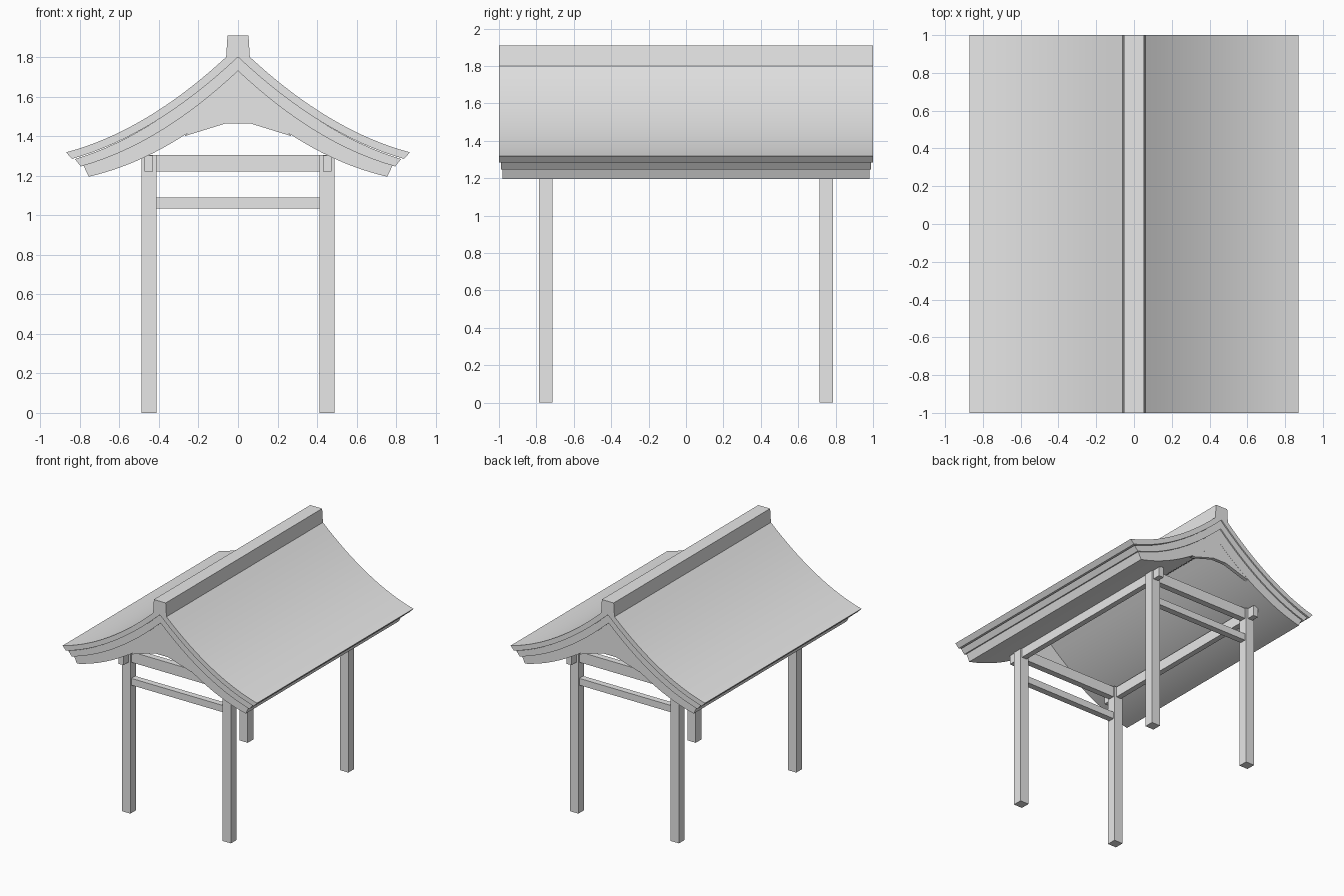
import bpy, bmesh

cube = bpy.data.objects.get("Cube")
if cube:
    bpy.data.objects.remove(cube)

grey = bpy.data.materials.new("plain grey")
grey.use_nodes = True
grey.diffuse_color = (0.8, 0.8, 0.8, 1)
grey.node_tree.nodes["Principled BSDF"].inputs["Base Color"].default_value = (0.8, 0.8, 0.8, 1)


def finish(name, bm, smooth=False):
    bmesh.ops.recalc_face_normals(bm, faces=bm.faces)
    mesh = bpy.data.meshes.new(name)
    bm.to_mesh(mesh)
    bm.free()
    mesh.materials.append(grey)
    obj = bpy.data.objects.new(name, mesh)
    bpy.context.collection.objects.link(obj)
    if smooth:
        bpy.ops.object.select_all(action='DESELECT')
        bpy.context.view_layer.objects.active = obj
        obj.select_set(True)
        bpy.ops.object.shade_smooth_by_angle(angle=0.4)
    return obj


def prism(name, outline, y0, y1, smooth=False):
    """Extrude a closed x-z outline from y0 to y1."""
    bm = bmesh.new()
    face = bm.faces.new([bm.verts.new((x, y0, z)) for x, z in outline])
    moved = bmesh.ops.extrude_face_region(bm, geom=[face], use_keep_orig=True)["geom"]
    verts = [v for v in moved if isinstance(v, bmesh.types.BMVert)]
    bmesh.ops.translate(bm, vec=(0, y1 - y0, 0), verts=verts)
    return finish(name, bm, smooth)


def box(name, x, y, z):
    prism(name, [(x[0], z[0]), (x[1], z[0]), (x[1], z[1]), (x[0], z[1])], *y)


def sweep(start, end, sag, steps=16):
    """Sagging roof line from ridge to eave."""
    pts = []
    for i in range(steps + 1):
        t = i / steps
        x = start[0] + (end[0] - start[0]) * t
        z = start[1] + (end[1] - start[1]) * t - sag * 4 * t * (1 - t)
        pts.append((x, z))
    return pts


def roof_layer(name, lower, upper, half_length):
    """Join both roof lines on the +x side, then mirror them."""
    half = lower + upper[::-1]
    mirrored = [(-x, z) for x, z in half[::-1] if x > 0]
    prism(name, half + mirrored, -half_length, half_length, True)


# Roof covering with its raised ridge
roof_layer("roof_covering", sweep((0, 1.80), (0.84, 1.285), 0.069),
           sweep((0.06, 1.80), (0.87, 1.318), 0.067) [0:] and
           [(0.053, 1.91)] + sweep((0.06, 1.80), (0.87, 1.318), 0.067), 1.0)

# Stepped layers beneath the covering
roof_layer("roof_middle_layer", sweep((0, 1.73), (0.795, 1.247), 0.066),
           sweep((0, 1.81), (0.825, 1.284), 0.069), 0.99)
roof_layer("roof_lower_layer", sweep((0, 1.61), (0.755, 1.195), 0.061),
           sweep((0, 1.74), (0.782, 1.252), 0.066), 0.98)

# Gable boards closing both ends
gable = [(-0.27, 1.40), (-0.06, 1.465), (0.06, 1.465), (0.27, 1.40), (0, 1.66)]
for end, s in (("front", -1), ("back", 1)):
    prism(end + "_gable", gable, s * 0.95, s * 0.979)

    # Cross beams between the posts
    y = (s * 0.75 - 0.025, s * 0.75 + 0.025)
    box(end + "_upper_beam", (-0.415, 0.415), y, (1.22, 1.305))
    box(end + "_lower_beam", (-0.415, 0.415), y, (1.035, 1.09))

    # Posts
    for side, d in (("left", 1), ("right", -1)):
        box(f"{end}_{side}_post", (d * 0.45 - 0.038, d * 0.45 + 0.038),
            (s * 0.75 - 0.037, s * 0.75 + 0.037), (0, 1.305))

# Long side beams reaching past the posts
for side, d in (("left", 1), ("right", -1)):
    box(side + "_side_beam", (d * 0.452 - 0.022, d * 0.452 + 0.022), (-0.85, 0.85), (1.22, 1.303))
